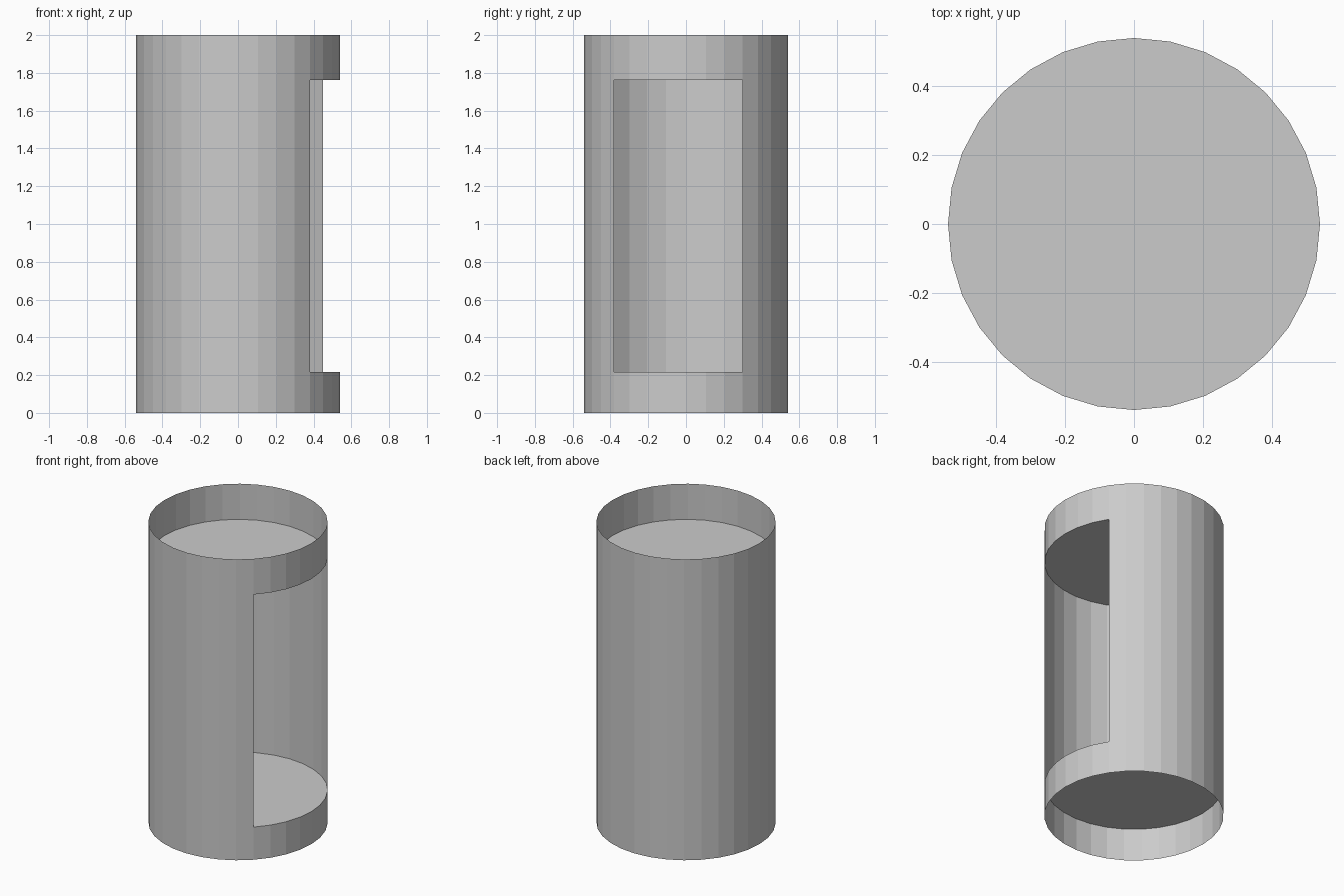
import bpy, bmesh
from math import cos, sin, tau

if "Cube" in bpy.data.objects:
    bpy.data.objects.remove(bpy.data.objects["Cube"])

SIDES, RADIUS = 32, 0.54
LEVELS = [0.0, 0.217, 1.763, 2.0]   # base, floor, ceiling, rim


def ring(bm, z):
    return [bm.verts.new((RADIUS * cos(tau * i / SIDES), RADIUS * sin(tau * i / SIDES), z))
            for i in range(SIDES)]


def finish(bm, name):
    mesh = bpy.data.meshes.new(name)
    bm.to_mesh(mesh)
    bm.free()
    obj = bpy.data.objects.new(name, mesh)
    bpy.context.collection.objects.link(obj)


# Thin open-ended wall, with a seven-facet doorway on the right side
bm = bmesh.new()
rings = [ring(bm, z) for z in LEVELS]
doorway = {i % SIDES for i in range(-4, 3)}
for level in range(3):
    low, high = rings[level], rings[level + 1]
    for i in range(SIDES):
        if level == 1 and i in doorway:
            continue
        j = (i + 1) % SIDES
        bm.faces.new((low[i], low[j], high[j], high[i]))
finish(bm, "cylinder_wall")

# Floor and ceiling discs, level with the doorway's bottom and top
for name, z in (("floor_disc", LEVELS[1]), ("ceiling_disc", LEVELS[2])):
    bm = bmesh.new()
    bm.faces.new(ring(bm, z))
    finish(bm, name)
